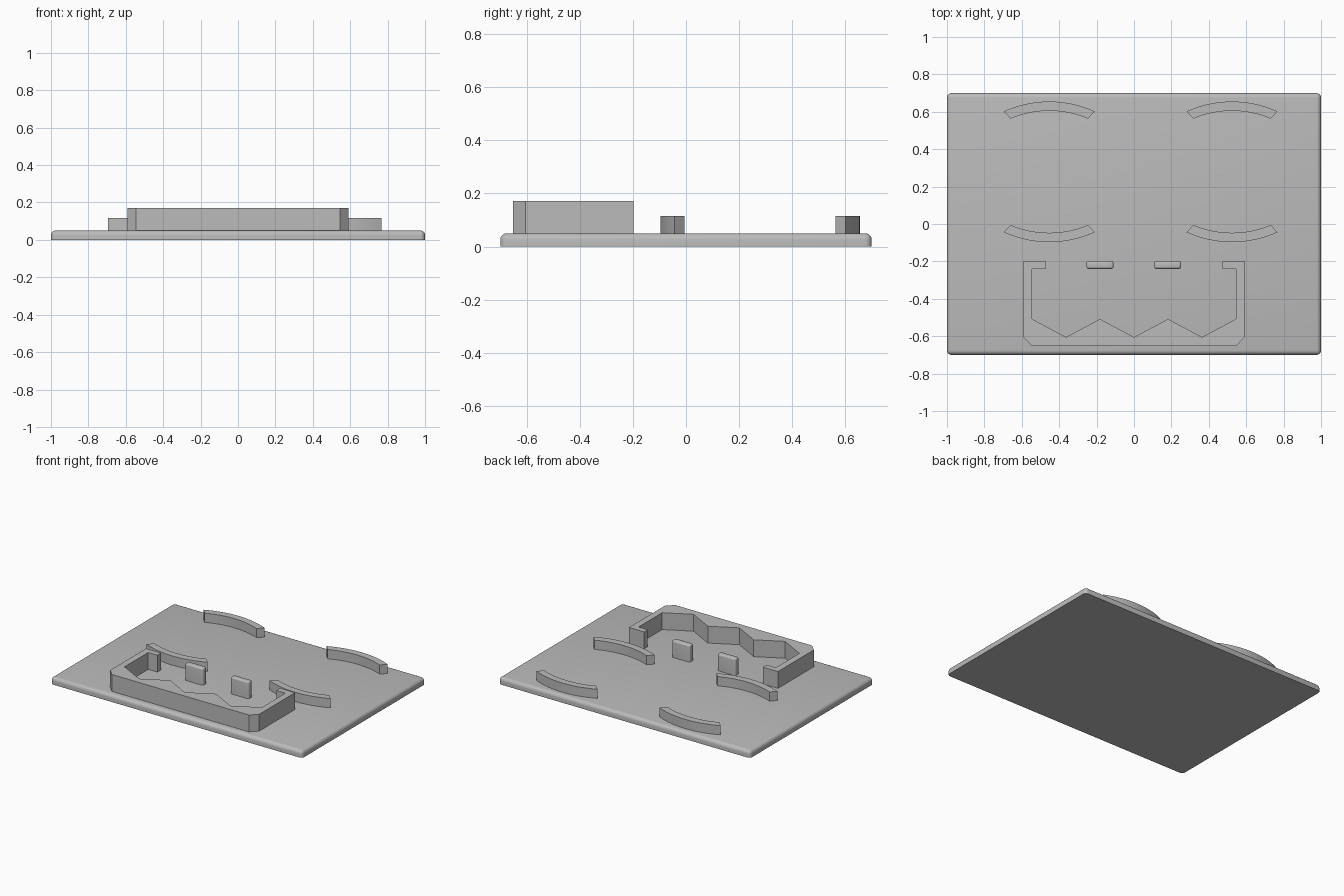
import bpy, bmesh, math

cube = bpy.data.objects.get("Cube")
if cube:
    bpy.data.objects.remove(cube, do_unlink=True)

grey = bpy.data.materials.new("light grey")
grey.use_nodes = True
COLOUR = (0.5, 0.5, 0.5, 1)
grey.diffuse_color = COLOUR
grey.node_tree.nodes["Principled BSDF"].inputs["Base Color"].default_value = COLOUR

PLATE_TOP, ARC_TOP, WALL_TOP = 0.05, 0.116, 0.171
SINK = 0.01  # how far raised parts reach into the plate


def prism(name, outline, z0, z1, radius=0, smooth=False):
    """Extrude a closed outline; radius rounds every edge except the base."""
    bm = bmesh.new()
    face = bm.faces.new([bm.verts.new((x, y, z0)) for x, y in outline])
    top = bmesh.ops.extrude_face_region(bm, geom=[face], use_keep_orig=True)
    bmesh.ops.translate(bm, vec=(0, 0, z1 - z0),
                        verts=[v for v in top["geom"] if isinstance(v, bmesh.types.BMVert)])
    bmesh.ops.recalc_face_normals(bm, faces=bm.faces)
    if radius:
        edges = [e for e in bm.edges if max(v.co.z for v in e.verts) > z0 + 1e-5]
        bmesh.ops.bevel(bm, geom=edges, offset=radius, segments=5, profile=0.5,
                        affect='EDGES', clamp_overlap=True)
    mesh = bpy.data.meshes.new(name)
    bm.to_mesh(mesh)
    bm.free()
    mesh.materials.append(grey)
    obj = bpy.data.objects.new(name, mesh)
    bpy.context.collection.objects.link(obj)
    if smooth:
        bpy.ops.object.select_all(action='DESELECT')
        obj.select_set(True)
        bpy.context.view_layer.objects.active = obj
        bpy.ops.object.shade_smooth_by_angle(angle=math.radians(30))
    return obj


def rectangle(x0, x1, y0, y1):
    return [(x0, y0), (x1, y0), (x1, y1), (x0, y1)]


# Base plate with rounded top edges and corners
prism("base_plate", rectangle(-1, 1, -0.7, 0.7), 0, PLATE_TOP, 0.025, True)


# Curved locating ribs: a pair on each side, bowing away from each other
def arc_outline(cx, peak_y, direction, steps=20):
    r_out, r_in = 0.584, 0.534
    a_out, a_in = math.radians(24.6), math.radians(22.8)
    cy = peak_y - direction * r_out
    points = []
    for r, a, sign in ((r_out, a_out, 1), (r_in, a_in, -1)):
        for i in range(steps + 1):
            t = sign * a * (2 * i / steps - 1)
            points.append((cx + r * math.sin(t), cy + direction * r * math.cos(t)))
    return points


for side, cx in (("right", -0.453), ("left", 0.524)):
    for end, peak, direction in (("back", 0.655, 1), ("front", -0.097, -1)):
        prism(f"{end}_{side}_curved_rib", arc_outline(cx, peak, direction),
              PLATE_TOP - SINK, ARC_TOP, smooth=True)

# Open tray wall: half outline mirrored, with a zigzag inner front
half = [(0.545, -0.653), (0.592, -0.605), (0.592, -0.198), (0.472, -0.198),
        (0.472, -0.24), (0.545, -0.24), (0.545, -0.508), (0.363, -0.605),
        (0.182, -0.508)]
outline = half + [(0, -0.605)] + [(-x, y) for x, y in reversed(half)]
prism("tray_wall", outline, PLATE_TOP - SINK, WALL_TOP)

# Rounded pegs across the tray opening
for side, cx in (("right", -0.182), ("left", 0.18)):
    prism(f"{side}_peg", rectangle(cx - 0.072, cx + 0.072, -0.24, -0.197),
          PLATE_TOP - SINK, WALL_TOP, 0.012, True)
